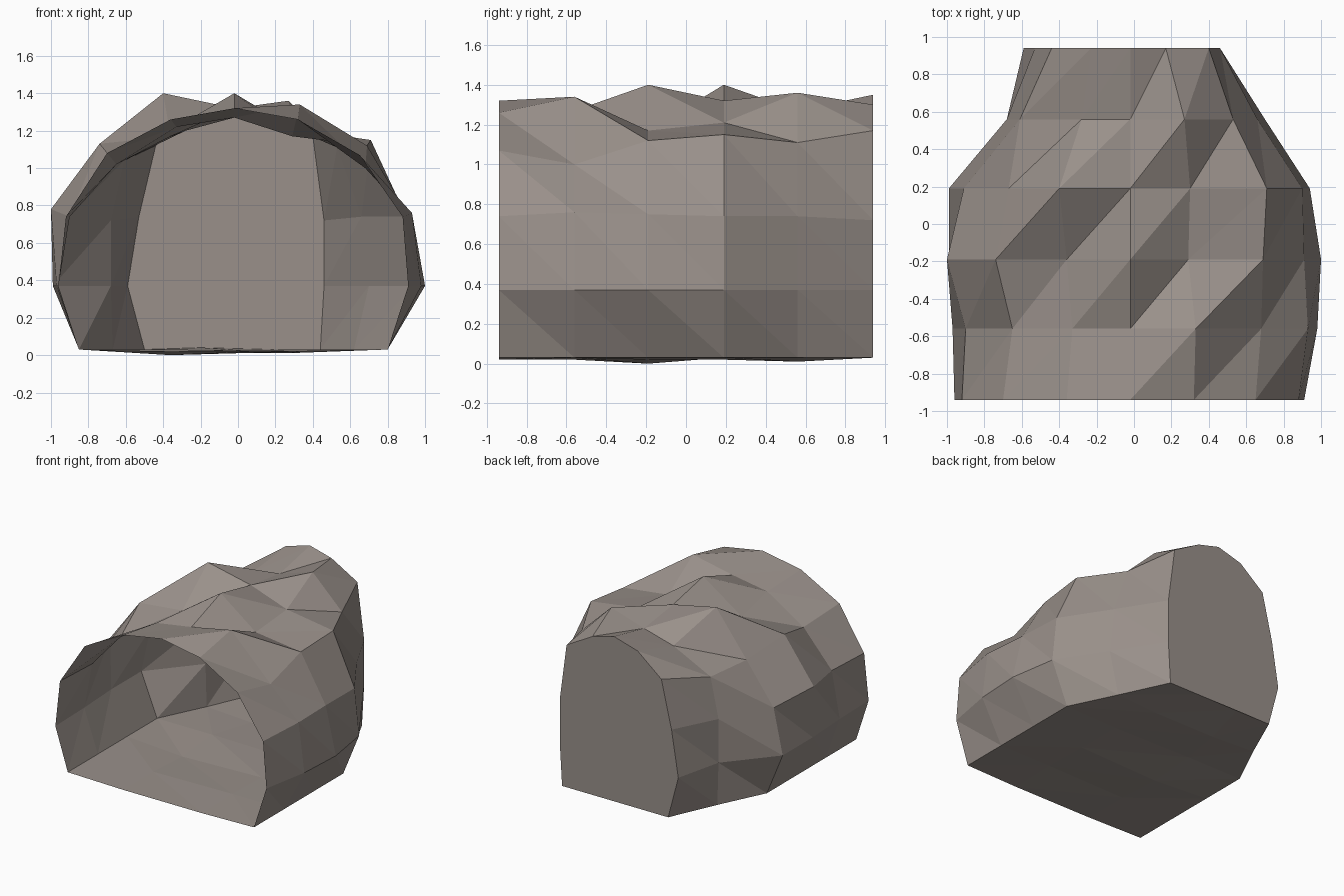
import bpy
import bmesh

# Remove the default object
default = bpy.data.objects.get("Cube")
if default:
    bpy.data.objects.remove(default, do_unlink=True)


def make_material(name, colour):
    material = bpy.data.materials.new(name)
    material.use_nodes = True
    material.diffuse_color = colour
    shader = next(n for n in material.node_tree.nodes if n.type == "BSDF_PRINCIPLED")
    shader.inputs["Base Color"].default_value = colour
    return material


stone = make_material("warm grey stone", (0.32, 0.28, 0.255, 1))

# Stations run from the open mouth to the closed back
stations = [-0.94, -0.56, -0.19, 0.19, 0.56, 0.94]


def rail(xs, zs):
    """Points of one lengthwise line, given in hundredths."""
    if not isinstance(zs, list):
        zs = [zs] * len(stations)
    return [(x / 100, y, z / 100) for x, y, z in zip(xs, stations, zs)]


# Lengthwise lines of the rock shell, from one foot over the roof to the other
right_foot = rail([-85, -85, -85, -85, -67, -50], 3)
right_belly = rail([-96, -97, -99, -99, -68, -59], 37)
right_flank = rail([-92, -90, -100, -91, -68, -53], [74, 74, 78, 73, 72, 74])
right_shoulder = rail([-70, -65, -74, -67, -61, -44], [108, 102, 113, 105, 104, 112])
right_roof = rail([-36, -33, -36, -40, -28, -23], [126, 122, 117, 140, 120, 129])
roof_ridge = rail([-2] * len(stations), [132, 127, 140, 132, 127, 135])
left_roof = rail([32, 33, 29, 30, 27, 17], [126, 134, 117, 121, 136, 130])
left_shoulder = rail([65, 68, 69, 71, 53, 40], [107, 100, 112, 115, 111, 117])
left_flank = rail([88, 93, 91, 90, 66, 46], [74, 76, 75, 74, 74, 72])
left_belly = rail([91, 98, 100, 94, 70, 46], 37)
left_foot = rail([80, 80, 80, 80, 62, 44], 3)

shell_rails = [
    right_foot, right_belly, right_flank, right_shoulder, right_roof, roof_ridge,
    left_roof, left_shoulder, left_flank, left_belly, left_foot,
]

# Slightly uneven floor lines between the feet
right_floor = rail([-36, -36, -36, -36, -28, -20], [2, 2, 0, 3, 1, 4])
left_floor = rail([34, 34, 34, 34, 26, 18], [2, 3, 2, 2, 1, 3])
floor_rails = [left_foot, left_floor, right_floor, right_foot]


def skin(bm, rails):
    """Join neighbouring lines with triangles, all split the same way."""
    rows = [[bm.verts.new(point) for point in line] for line in rails]
    for row, following in zip(rows, rows[1:]):
        for j in range(len(stations) - 1):
            near, far = row[j], row[j + 1]
            next_near, next_far = following[j], following[j + 1]
            bm.faces.new((near, far, next_far))
            bm.faces.new((near, next_far, next_near))
    return rows


def make_object(name, rails, close_back=False):
    bm = bmesh.new()
    rows = skin(bm, rails)
    if close_back:
        bm.faces.new([row[-1] for row in reversed(rows)])
    mesh = bpy.data.meshes.new(name)
    bm.to_mesh(mesh)
    bm.free()
    mesh.materials.append(stone)
    thing = bpy.data.objects.new(name, mesh)
    bpy.context.collection.objects.link(thing)
    return thing


# Rock shell with its flat back wall, and the floor
make_object("cave_shell", shell_rails, close_back=True)
make_object("cave_floor", floor_rails)
